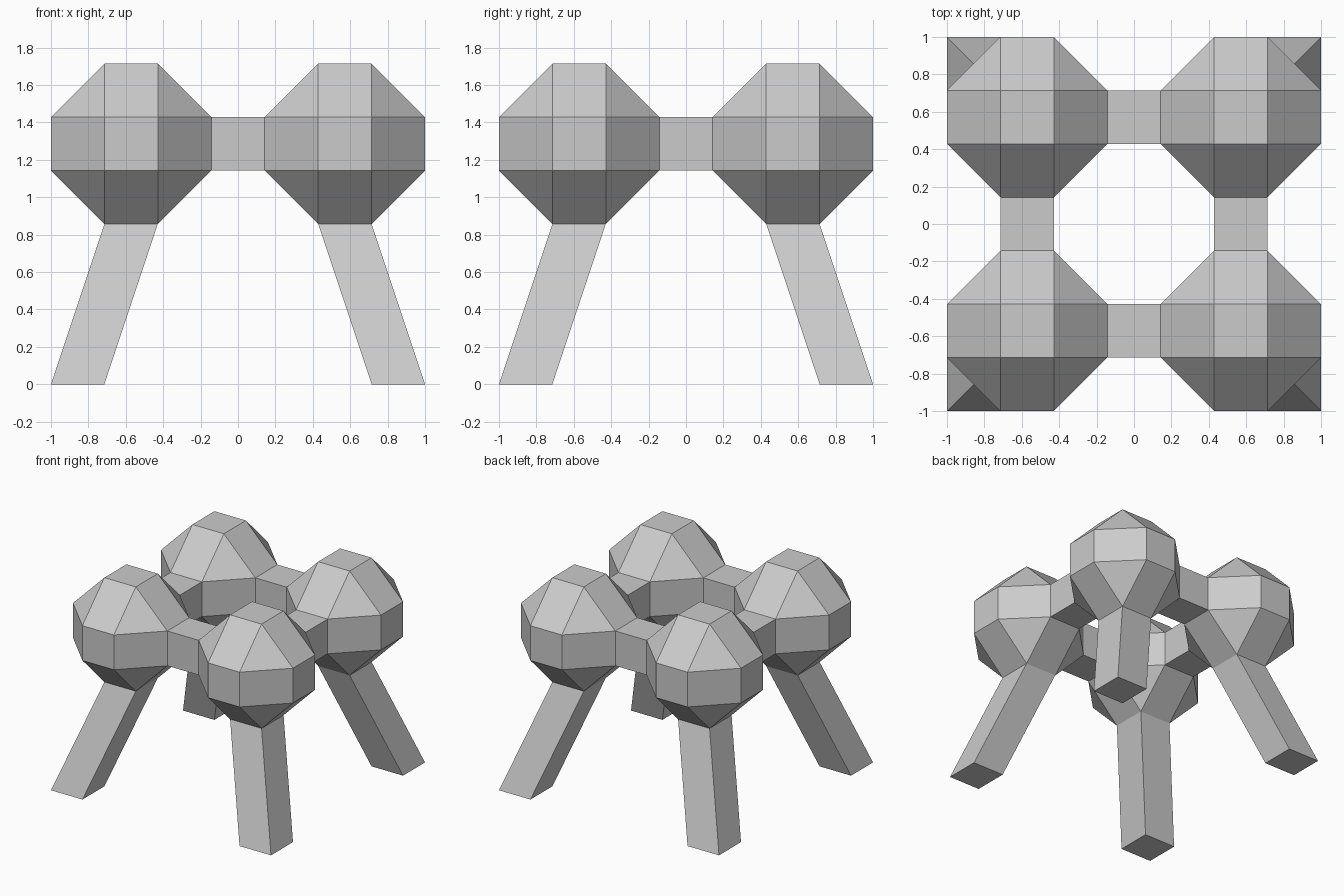
import bpy, bmesh
from mathutils import Vector

if "Cube" in bpy.data.objects:
    bpy.data.objects.remove(bpy.data.objects["Cube"])

U = 1 / 7                                  # grid step of the model
CENTRE = Vector((4, 4, 9)) * U             # centre of one pod
DOWN, IN_X, IN_Y = Vector((0, 0, -1)), Vector((-1, 0, 0)), Vector((0, -1, 0))


def finish(name, bm):
    """Make an object mirrored to all four corners."""
    mesh = bpy.data.meshes.new(name)
    bm.to_mesh(mesh)
    bm.free()
    obj = bpy.data.objects.new(name, mesh)
    bpy.context.collection.objects.link(obj)
    mod = obj.modifiers.new("Mirror", 'MIRROR')
    mod.use_axis = (True, True, False)
    mod.merge_threshold = 0.0005


def beam(name, direction, travel, capped):
    """Square tube swept from a pod face along travel."""
    bm = bmesh.new()
    side = Vector((direction.y, direction.z, direction.x))
    up = direction.cross(side)
    start = CENTRE + direction * 3 * U
    ring = [start + (side * a + up * b) * U for a, b in ((1, 1), (-1, 1), (-1, -1), (1, -1))]
    a = [bm.verts.new(p) for p in ring]
    b = [bm.verts.new(p + travel * U) for p in ring]
    for i in range(4):
        j = (i + 1) % 4
        bm.faces.new((a[i], a[j], b[j], b[i]))
    if capped:
        bm.faces.new(b)
    finish(name, bm)


# Pods: chamfered cubes, open where legs and bridges join
bm = bmesh.new()
bmesh.ops.create_cube(bm, size=6 * U)
bmesh.ops.bevel(bm, geom=bm.edges[:], offset=2 * U, offset_type='OFFSET',
                segments=1, affect='EDGES')
bmesh.ops.recalc_face_normals(bm, faces=bm.faces)
bm.normal_update()
joined = [f for f in bm.faces
          if any(f.normal.dot(d) > 0.99 for d in (DOWN, IN_X, IN_Y))]
bmesh.ops.delete(bm, geom=joined, context='FACES')
bmesh.ops.translate(bm, verts=bm.verts, vec=CENTRE)
finish("pods", bm)

# Splayed legs
beam("legs", DOWN, Vector((2, 2, -6)), True)

# Bridges between neighbouring pods
beam("side_to_side_bridges", IN_X, IN_X, False)
beam("front_to_back_bridges", IN_Y, IN_Y, False)
